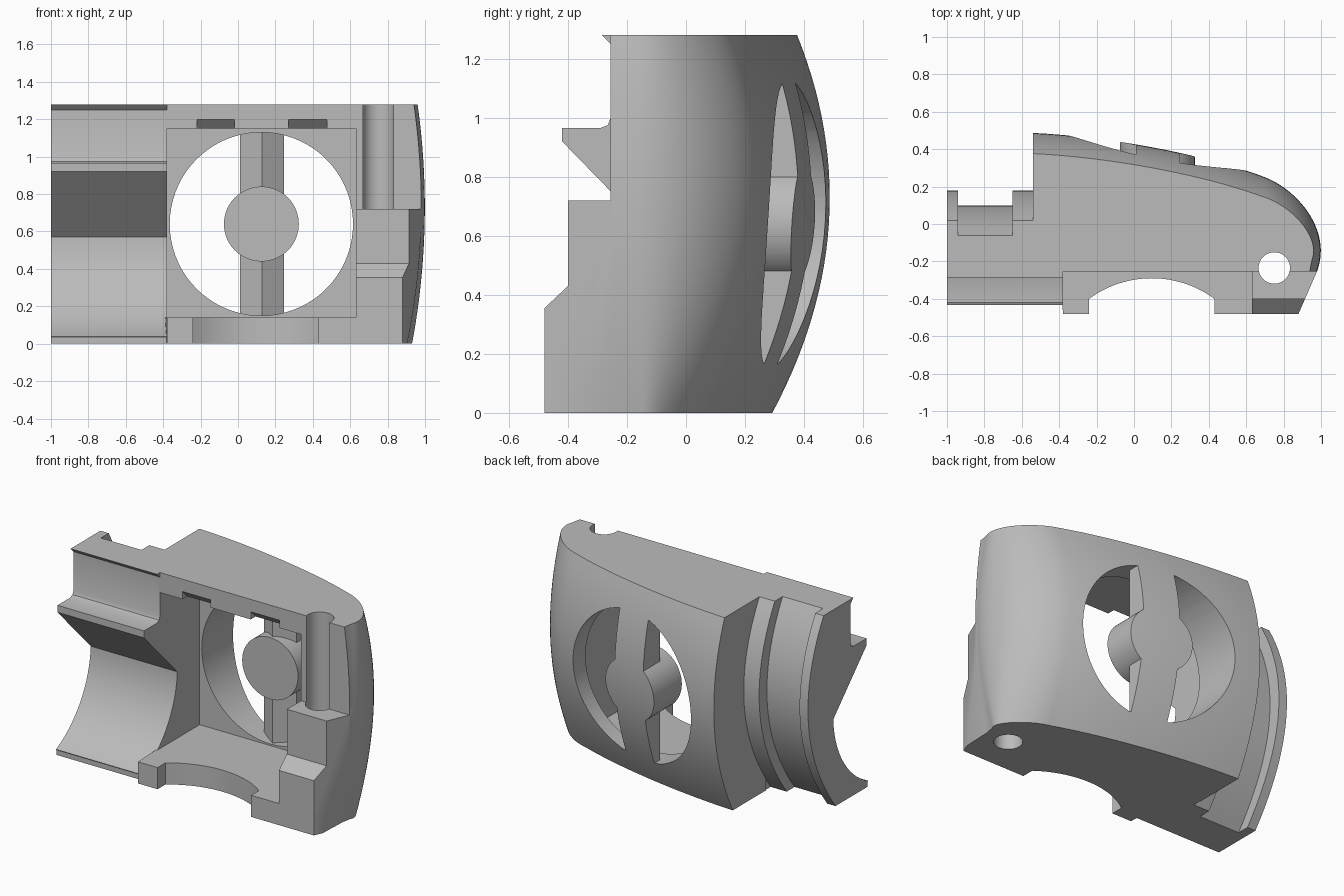
import bpy, bmesh, math
from mathutils import Vector
from mathutils.geometry import interpolate_bezier

cube = bpy.data.objects.get("Cube")
if cube:
    bpy.data.objects.remove(cube, do_unlink=True)

grey = bpy.data.materials.new("plain_grey")
grey.use_nodes = True
COLOUR = (0.5, 0.5, 0.5, 1)
grey.diffuse_color = COLOUR
grey.node_tree.nodes["Principled BSDF"].inputs["Base Color"].default_value = COLOUR


def loft(name, rings):
    """Closed solid through rings of equal length."""
    bm = bmesh.new()
    loops = [[bm.verts.new(p) for p in ring] for ring in rings]
    for low, high in zip(loops, loops[1:]):
        for i in range(len(low)):
            bm.faces.new((low[i - 1], low[i], high[i], high[i - 1]))
    bm.faces.new(loops[0])
    bm.faces.new(loops[-1])
    bmesh.ops.recalc_face_normals(bm, faces=bm.faces)
    mesh = bpy.data.meshes.new(name)
    bm.to_mesh(mesh)
    bm.free()
    mesh.materials.append(grey)
    obj = bpy.data.objects.new(name, mesh)
    bpy.context.collection.objects.link(obj)
    return obj


def prism(name, axis, points, start, end):
    """Extrude a flat outline along x, y or z."""
    place = {"x": lambda u, v, t: (t, u, v),
             "y": lambda u, v, t: (u, t, v),
             "z": lambda u, v, t: (u, v, t)}[axis]
    return loft(name, [[place(u, v, t) for u, v in points] for t in (start, end)])


def box(name, x0, x1, y0, y1, z0, z1):
    return prism(name, "z", [(x0, y0), (x1, y0), (x1, y1), (x0, y1)], z0, z1)


def arc(u, v, radius, a0, a1, steps):
    angles = [math.radians(a0 + (a1 - a0) * i / steps) for i in range(steps + 1)]
    return [(u + radius * math.cos(a), v + radius * math.sin(a)) for a in angles]


def circle(u, v, radius):
    return arc(u, v, radius, 0, 360, 72)[:-1]


def activate(obj):
    bpy.ops.object.select_all(action="DESELECT")
    obj.select_set(True)
    bpy.context.view_layer.objects.active = obj


def cut(target, cutter):
    cutter.hide_render = True
    activate(target)
    mod = target.modifiers.new("cut", "BOOLEAN")
    mod.operation = "DIFFERENCE"
    mod.solver = "EXACT"
    mod.object = cutter
    bpy.ops.object.modifier_apply(modifier=mod.name)
    bpy.data.objects.remove(cutter, do_unlink=True)


HEIGHT, BULGE_Z = 1.28, 0.73
LEVELS = [HEIGHT * i / 28 for i in range(29)]

# Barrel-shaped housing: plan outline pulled inwards away from the bulge
back = interpolate_bezier(Vector((-.54, .487)), Vector((-.1, .465)),
                          Vector((.4, .365)), Vector((.7, .25)), 20)
side = interpolate_bezier(Vector((.7, .25)), Vector((.87, .185)),
                          Vector((1.06, -.03)), Vector((.98, -.25)), 24)
path = [p.to_2d() for p in back + side[1:]] + [Vector((.97, -.48))]
normals = []
for i in range(len(path)):
    t = path[min(i + 1, len(path) - 1)] - path[max(i - 1, 0)]
    normals.append(Vector((-t.y, t.x)).normalized())
normals[0] = Vector((0, 1))
normals[-1] = Vector((1, 0))
inner = [(-.38, -.48), (-.40, -.05), (-.54, -.05)]
rings = []
for z in LEVELS:
    d = 0.365 * (z - BULGE_Z) ** 2
    ring = [(p.x - .35 * d * n.x, p.y - d * n.y, z) for p, n in zip(path, normals)]
    rings.append(ring + [(x, y, z) for x, y in inner])
housing = loft("housing", rings)

# Slanted front corner, stepped front and square pocket
cut(housing, prism("corner_cutter", "z",
                   [(1.02, -.158), (.858, -.53), (1.3, -.53), (1.3, -.158)], -.1, 1.4))
cut(housing, prism("step_cutter", "x",
                   [(-.6, .35), (-.485, .35), (-.40, .43), (-.40, .72),
                    (-.255, .72), (-.255, 1.4), (-.6, 1.4)], .63, 1.2))
cut(housing, box("front_cutter", -.6, .64, -.6, -.255, 1.1, 1.4))
cut(housing, box("pocket_front_cutter", -.6, .63, -.6, -.06, .14, 1.15))
cut(housing, box("pocket_cutter", -.38, .63, -.3, .15, .14, 1.15))

# Ramped notches in the pocket roof
for x0, x1 in ((-.22, -.02), (.27, .475)):
    cut(housing, prism("notch_cutter", "x",
                       [(-.4, 1.1), (-.4, 1.2), (-.255, 1.2), (-.165, 1.11)], x0, x1))

# Arch in the floor plate and pin hole on the right
arch = [(.43, -.6)] + arc(.095, -.855, .565, 53.6, 126.4, 24) + [(-.24, -.6)]
cut(housing, prism("arch_cutter", "z", arch, -.1, .3))
cut(housing, prism("pin_cutter", "z", circle(.75, -.235, .084), -.1, 1.4))

# Round window that leaves a hub and a ridged upright bar
window = prism("window_cutter", "y", circle(.125, .64, .49), .1, 1)
cut(window, prism("hub_cutter", "y", circle(.125, .64, .2), .05, 1.1))
bar = [(.01, .25), (.127, .17), (.245, .25), (.245, 1.1), (.01, 1.1)]
cut(window, prism("bar_cutter", "z", bar, 0, 1.3))
cut(housing, window)

# Side rail: ledge, sloped underside and hollow in front, curved back
front = [(-.285, HEIGHT), (-.255, 1.25), (-.255, 1.0), (-.265, .975), (-.29, .965),
         (-.42, .965), (-.42, .92)]
front += arc(-.70, .60, .622, -2.8, -64.7, 24) + [(-.43, .03), (-.43, 0)]


def rail(name, x0, x1, reach):
    rear = [(reach - .53 * (z - BULGE_Z) ** 2, z) for z in LEVELS]
    return prism(name, "x", front + rear, x0, x1)


parts = [housing,
         rail("rail_end_flange", -1, -.94, .18),
         rail("rail_groove", -.94, -.65, .10),
         rail("rail_inner_flange", -.65, -.53, .18),
         prism("rail_root", "x", front + [(.1, 0), (.1, HEIGHT)], -.535, -.38)]

for part in parts:
    activate(part)
    bpy.ops.object.shade_smooth_by_angle(angle=math.radians(25))
